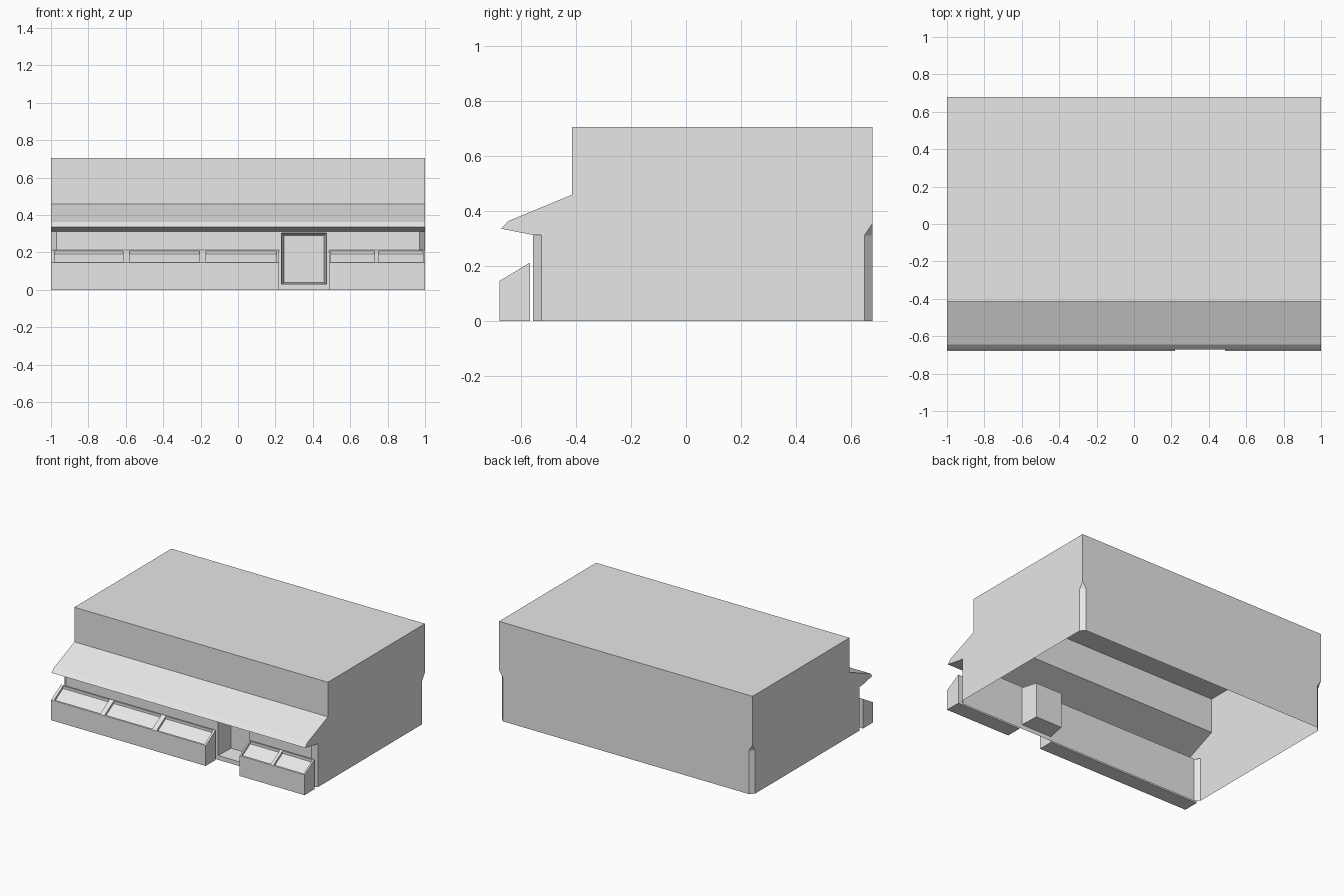
import bpy
import bmesh

if "Cube" in bpy.data.objects:
    bpy.data.objects.remove(bpy.data.objects["Cube"])

grey = bpy.data.materials.new("plain grey")
grey.use_nodes = True
grey.diffuse_color = (0.8, 0.8, 0.8, 1)
grey.node_tree.nodes["Principled BSDF"].inputs["Base Color"].default_value = (0.8, 0.8, 0.8, 1)


def finish(name, bm):
    bmesh.ops.recalc_face_normals(bm, faces=bm.faces)
    mesh = bpy.data.meshes.new(name)
    bm.to_mesh(mesh)
    bm.free()
    mesh.materials.append(grey)
    obj = bpy.data.objects.new(name, mesh)
    bpy.context.collection.objects.link(obj)
    return obj


def prism(name, profile, x0, x1):
    """Extrude a (y, z) profile along x."""
    bm = bmesh.new()
    face = bm.faces.new([bm.verts.new((x0, y, z)) for y, z in profile])
    ext = bmesh.ops.extrude_face_region(bm, geom=[face])
    moved = [v for v in ext["geom"] if isinstance(v, bmesh.types.BMVert)]
    bmesh.ops.translate(bm, verts=moved, vec=(x1 - x0, 0, 0))
    return finish(name, bm)


def hull(name, points):
    bm = bmesh.new()
    for p in points:
        bm.verts.new(p)
    bmesh.ops.convex_hull(bm, input=bm.verts)
    return finish(name, bm)


def carve(obj, cutters, open_bottom=False):
    """Cut the shapes away, bake the result and drop the cutters."""
    for c in cutters:
        mod = obj.modifiers.new("cut", "BOOLEAN")
        mod.operation = "DIFFERENCE"
        mod.solver = "EXACT"
        mod.object = c
    deps = bpy.context.evaluated_depsgraph_get()
    baked = bpy.data.meshes.new_from_object(obj.evaluated_get(deps))
    obj.modifiers.clear()
    obj.data = baked
    for c in cutters:
        bpy.data.objects.remove(c)
    if open_bottom:
        bm = bmesh.new()
        bm.from_mesh(baked)
        floor = [f for f in bm.faces if all(v.co.z < 0.001 for v in f.verts)]
        bmesh.ops.delete(bm, geom=floor, context="FACES")
        bm.to_mesh(baked)
        bm.free()


# Building shell with its awning, open underneath
WALL, BACK = -0.555, 0.678
shell = prism("building_shell", [
    (WALL, 0), (WALL, 0.312), (-0.672, 0.335), (-0.645, 0.363),
    (-0.415, 0.458), (-0.415, 0.705), (BACK, 0.705), (BACK, 0)], -1, 1)

cutters = []
for side in (-1, 1):
    # Chamfered corners: flat topped at the front, pointed at the back
    for y, out, low, high in ((WALL, -1, 0.312, 0.312), (BACK, 1, 0.31, 0.415)):
        a = (side * 0.95, y + out * 0.02)
        b = (side * 1.02, y - out * 0.05)
        c = (side * 1.02, y + out * 0.02)
        points = [(*p, -0.1) for p in (a, b, c)]
        points += [(*a, low), (*b, low), (*c, high)]
        cutters.append(hull("corner_cutter", points))

# Tapered doorway recess
outer = [(x, WALL - 0.01, z) for x in (0.231, 0.475) for z in (0.03, 0.306)]
inner = [(x, -0.43, z) for x in (0.247, 0.459) for z in (0.039, 0.29)]
cutters.append(hull("door_cutter", outer + inner))
carve(shell, cutters, open_bottom=True)

# Display bins with sloping tops and shallow trays
FRONT, REAR, LOW, HIGH = -0.678, -0.566, 0.145, 0.212


def slope(t, lift):
    return FRONT + t * (REAR - FRONT), LOW + t * (HIGH - LOW) + lift


bins = {
    "right_display_bin": (-1, 0.22, [(-0.98, -0.615), (-0.58, -0.205), (-0.17, 0.205)]),
    "left_display_bin": (0.487, 1, [(0.497, 0.73), (0.752, 0.988)]),
}
for name, (x0, x1, trays) in bins.items():
    body = prism(name, [(FRONT, 0), (FRONT, LOW), (REAR, HIGH), (REAR, 0)], x0, x1)
    tray = [slope(0.06, -0.018), slope(0.06, 0.05), slope(0.95, 0.05), slope(0.95, -0.018)]
    carve(body, [prism("tray_cutter", tray, a, b) for a, b in trays])
